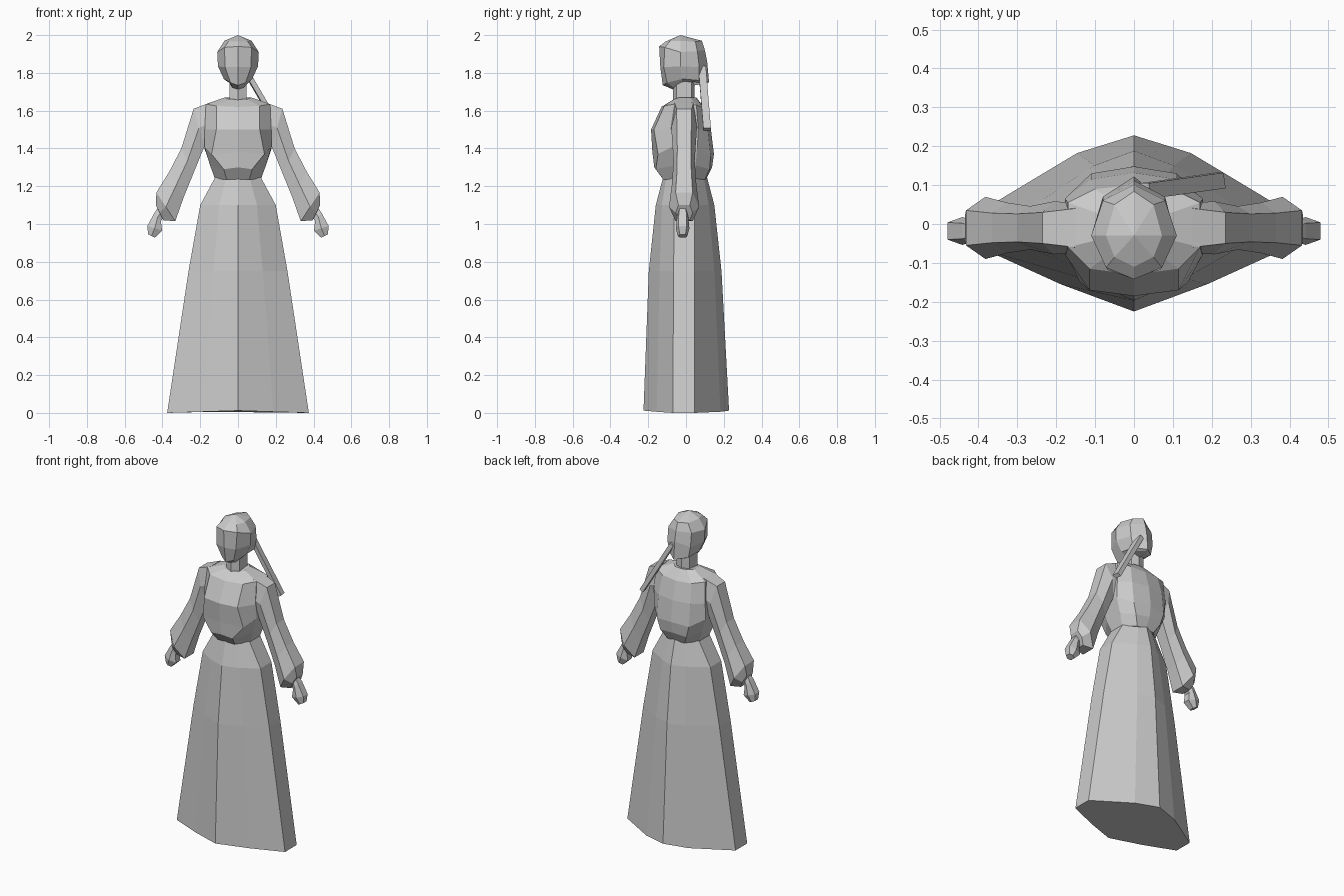
import bpy, bmesh
from mathutils import Vector

cloth = bpy.data.materials.new("plain grey")
cloth.diffuse_color = (0.6, 0.6, 0.6, 1)


def loft(name, rings, apex=None):
    """Skin closed rings of points, with flat caps or a pointed last end."""
    bm = bmesh.new()
    loops = [[bm.verts.new(p) for p in ring] for ring in rings]
    n = len(loops[0])
    for a, b in zip(loops, loops[1:]):
        for i in range(n):
            j = (i + 1) % n
            bm.faces.new((a[i], a[j], b[j], b[i]))
    bm.faces.new(loops[0][::-1])
    if apex:
        tip = bm.verts.new(apex)
        for i in range(n):
            bm.faces.new((loops[-1][i], loops[-1][(i + 1) % n], tip))
    else:
        bm.faces.new(loops[-1])
    bmesh.ops.recalc_face_normals(bm, faces=bm.faces)
    mesh = bpy.data.meshes.new(name)
    bm.to_mesh(mesh)
    bm.free()
    mesh.materials.append(cloth)
    obj = bpy.data.objects.new(name, mesh)
    bpy.context.collection.objects.link(obj)
    return obj


def both(half):
    """Close a half ring (front centre to back centre) by mirroring in x."""
    return half + [(-x, y, z) for x, y, z in half[-2:0:-1]]


# Skirt: height, half width, front, back, roundness, hem lift
skirt = []
for z, w, f, b, k, lift in [(0, .375, -.225, .228, .69, .012),
                            (.75, .262, -.197, .188, .71, 0),
                            (1.1, .2, -.16, .15, .8, 0),
                            (1.245, .122, -.122, .112, .85, 0)]:
    skirt.append(both([(0, f, z + lift), (w * .5, f * k, z + lift / 2),
                       (w, -.055 - .04 * w, z), (w, .045, z),
                       (w * .39, b * max(k, .8), z + lift / 2), (0, b, z + lift)]))
loft("skirt", skirt)

# Bodice: full bust and gathered waist
bodice = [
    [(0, -.12, 1.235), (.06, -.12, 1.235), (.122, -.05, 1.24),
     (.122, .04, 1.24), (.06, .1, 1.235), (0, .105, 1.235)],
    [(0, -.168, 1.30), (.075, -.16, 1.29), (.148, -.065, 1.31),
     (.145, .05, 1.31), (.09, .125, 1.29), (0, .138, 1.30)],
    [(0, -.178, 1.38), (.14, -.148, 1.37), (.178, -.07, 1.41),
     (.178, .06, 1.40), (.11, .13, 1.36), (0, .148, 1.37)],
    [(0, -.185, 1.5), (.115, -.17, 1.5), (.176, -.08, 1.5),
     (.178, .065, 1.5), (.11, .115, 1.5), (0, .132, 1.5)],
    [(0, -.13, 1.62), (.115, -.115, 1.625), (.17, -.06, 1.635),
     (.17, .055, 1.63), (.1, .09, 1.615), (0, .1, 1.61)],
    [(0, -.07, 1.655), (.045, -.065, 1.66), (.07, -.035, 1.67),
     (.07, .02, 1.67), (.04, .05, 1.67), (0, .055, 1.67)],
]
loft("bodice", [both(r) for r in bodice])

# Neck
loft("neck", [both([(0, -.07, z), (.045, -.05, z), (.045, .03, z), (0, .045, z)])
              for z in (1.64, 1.78)])

# Head: jaw, cheeks, brow and crown
head = [
    [(0, -.07, 1.713), (.03, -.065, 1.722), (.05, -.02, 1.755),
     (.05, .06, 1.75), (0, .105, 1.745)],
    [(0, -.123, 1.735), (.04, -.1, 1.748), (.075, -.02, 1.768),
     (.065, .07, 1.76), (0, .122, 1.75)],
    [(0, -.136, 1.83), (.068, -.118, 1.83), (.106, -.03, 1.835),
     (.08, .07, 1.83), (0, .112, 1.86)],
    [(0, -.142, 1.94), (.072, -.112, 1.935), (.11, -.03, 1.91),
     (.08, .06, 1.915), (0, .1, 1.92)],
    [(0, -.11, 1.965), (.05, -.085, 1.968), (.072, -.03, 1.97),
     (.05, .05, 1.965), (0, .084, 1.97)],
]
loft("head", [both(r) for r in head], apex=(0, -.03, 2.0))


# Braid hanging over the back of the shoulder
start, end = Vector((.03, .085, 1.83)), Vector((.222, .112, 1.5))
side = Vector((.011, 0, .007))
deep = Vector((-.003, .02, 0))
loft("braid", [[p + side * a + deep * b for a, b in ((-1, -1), (1, -1), (1, 1), (-1, 1))]
               for p in (start, end)])


def limb(name, s, cy, rows):
    """Six-sided tube: outer x z, inner x z, edge half depth, middle half depth."""
    rings = []
    for ox, oz, ix, iz, e, m in rows:
        mx, mz = (ox + ix) / 2, (oz + iz) / 2
        rings.append([(s * x, cy + y, z) for x, y, z in
                      ((ox, -e, oz), (ox, e, oz), (mx, m, mz),
                       (ix, e, iz), (ix, -e, iz), (mx, -m, mz))])
    loft(name, rings)


# Sleeves with flared cuffs, and small closed hands
for s, tag in ((1, "left"), (-1, "right")):
    limb(tag + "_sleeve", s, -.01, [
        (.15, 1.642, .15, 1.42, .05, .065),
        (.235, 1.61, .178, 1.41, .04, .068),
        (.30, 1.40, .235, 1.27, .036, .056),
        (.365, 1.275, .288, 1.14, .038, .065),
        (.432, 1.167, .332, 1.015, .045, .08),
        (.435, 1.10, .395, 1.02, .03, .045)])
    limb(tag + "_hand", s, -.018, [
        (.425, 1.085, .398, 1.03, .015, .025),
        (.442, 1.06, .408, 1.015, .02, .03),
        (.48, .99, .402, .965, .022, .036),
        (.476, .945, .44, .928, .015, .025)])
